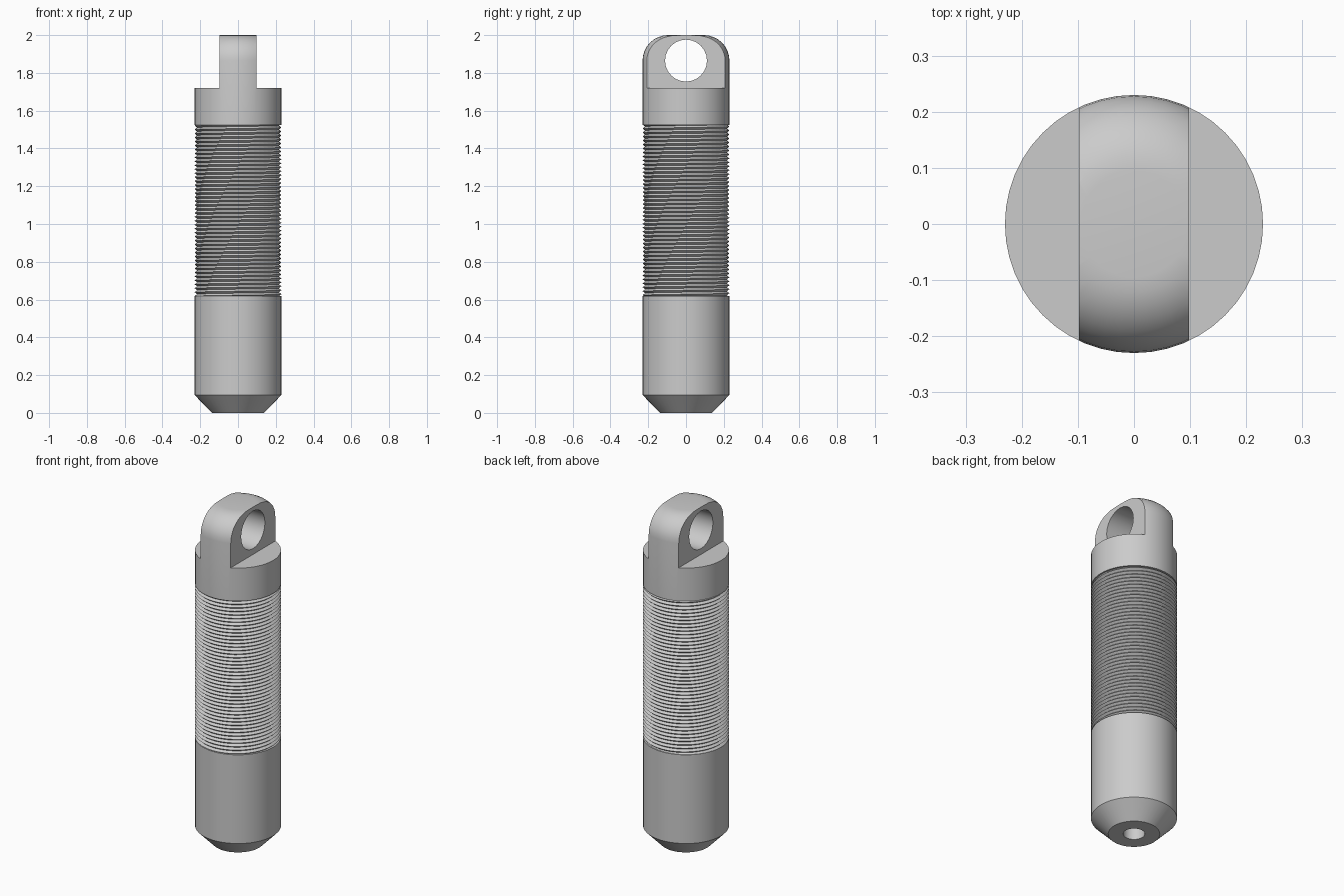
import bpy, bmesh, math

if "Cube" in bpy.data.objects:
    bpy.data.objects.remove(bpy.data.objects["Cube"])

SIDES = 48
R = 0.23


def ring_point(r, z, i):
    a = 2 * math.pi * i / SIDES
    return (r * math.cos(a), r * math.sin(a), z)


def finish(bm, name):
    bmesh.ops.remove_doubles(bm, verts=bm.verts, dist=1e-5)
    bmesh.ops.recalc_face_normals(bm, faces=bm.faces)
    mesh = bpy.data.meshes.new(name)
    bm.to_mesh(mesh)
    bm.free()
    ob = bpy.data.objects.new(name, mesh)
    bpy.context.collection.objects.link(ob)
    return ob


def lathe(name, profile):
    # closed solid from (radius, z) points; r = 0 ends collapse to the axis
    bm = bmesh.new()
    rings = []
    for r, z in profile:
        if r == 0:
            rings.append([bm.verts.new((0, 0, z))] * SIDES)
        else:
            rings.append([bm.verts.new(ring_point(r, z, i)) for i in range(SIDES)])
    for a, b in zip(rings, rings[1:]):
        for i in range(SIDES):
            j = (i + 1) % SIDES
            bm.faces.new(list(dict.fromkeys([a[i], a[j], b[j], b[i]])))
    return finish(bm, name)


def cut(ob, cutter):
    cutter.hide_render = True
    mod = ob.modifiers.new("cut", 'BOOLEAN')
    mod.operation = 'DIFFERENCE'
    mod.solver = 'EXACT'
    mod.object = cutter
    bpy.context.view_layer.objects.active = ob
    bpy.ops.object.modifier_apply(modifier=mod.name)
    bpy.data.objects.remove(cutter)


# lower body: chamfered nose with a blind bore
lower = lathe("lower_body", [(0, 0.4), (0.058, 0.36), (0.058, 0), (0.138, 0),
                             (R, 0.095), (R, 0.618), (0, 0.618)])

# threaded middle: helical ridge running slightly into both bodies
pitch, z0, z1, root = 0.021, 0.618, 1.525, 0.217
bm = bmesh.new()
turns = math.ceil((z1 - z0) / pitch) + 1
cols = [[bm.verts.new(ring_point(R - 0.0005 if k % 2 else root,
                                 z0 + (k / 2 + i / SIDES - 1) * pitch, i))
         for k in range(2 * turns + 1)] for i in range(SIDES + 1)]
for a, b in zip(cols, cols[1:]):
    for k in range(2 * turns):
        bm.faces.new((a[k], b[k], b[k + 1], a[k + 1]))
thread = finish(bm, "thread")

# head: collar with rounded top, cut down to a pierced tongue
fillet = 0.135
dome = [(R - fillet + fillet * math.cos(t * math.pi / 16),
         2 - fillet + fillet * math.sin(t * math.pi / 16)) for t in range(9)]
head = lathe("eye_head", [(0, z1), (R, z1)] + dome + [(0, 2)])
for s in (-1, 1):
    bpy.ops.mesh.primitive_cube_add(size=1, location=(s * 0.298, 0, 1.97))
    bpy.context.object.scale = (0.4, 1, 0.5)
    cut(head, bpy.context.object)
bpy.ops.mesh.primitive_cylinder_add(vertices=24, radius=0.111, depth=1,
                                    location=(0, 0, 1.865),
                                    rotation=(0, math.pi / 2, 0))
cut(head, bpy.context.object)

# smooth round surfaces, keep machined edges sharp
for ob in (lower, head):
    bpy.ops.object.select_all(action='DESELECT')
    ob.select_set(True)
    bpy.context.view_layer.objects.active = ob
    bpy.ops.object.shade_smooth_by_angle(angle=math.radians(30))
